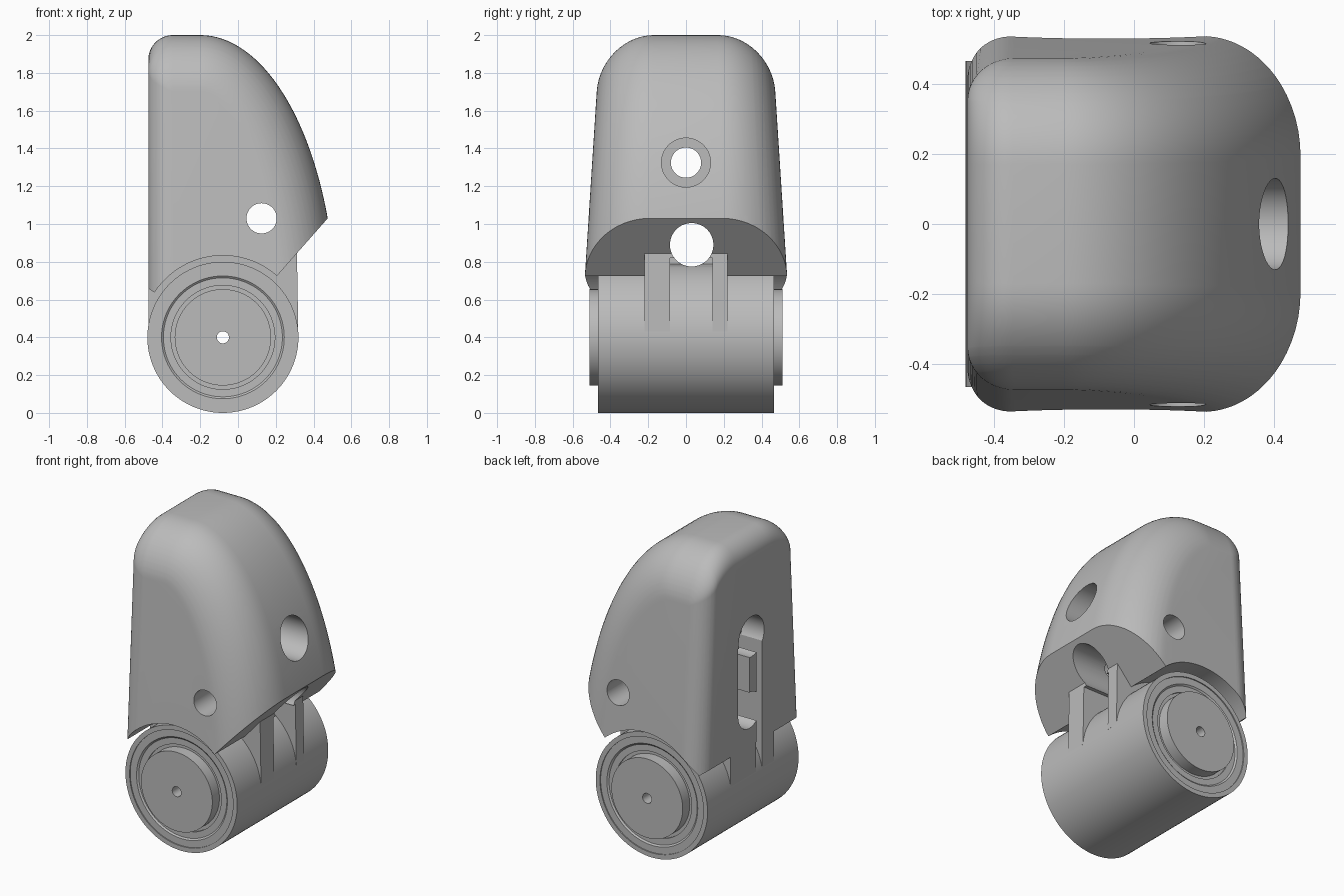
import bpy, bmesh
from math import sin, cos, pi, sqrt, radians, atan2
from mathutils import Matrix

cube = bpy.data.objects.get("Cube")
if cube:
    bpy.data.objects.remove(cube, do_unlink=True)

grey = bpy.data.materials.new("plain_grey")
grey.use_nodes = True
grey.diffuse_color = (0.5, 0.5, 0.5, 1)
grey.node_tree.nodes["Principled BSDF"].inputs["Base Color"].default_value = (0.5, 0.5, 0.5, 1)

AXLE_X, AXLE_Z = -0.08, 0.4
HALF_WIDTH = 0.535


def finish(bm, name):
    bmesh.ops.remove_doubles(bm, verts=bm.verts, dist=0.0002)
    bmesh.ops.recalc_face_normals(bm, faces=bm.faces)
    mesh = bpy.data.meshes.new(name)
    bm.to_mesh(mesh)
    bm.free()
    mesh.materials.append(grey)
    obj = bpy.data.objects.new(name, mesh)
    bpy.context.collection.objects.link(obj)
    return obj


def loft(loops, name, caps=True, closed=False):
    """Skin a row of equal loops of points."""
    bm = bmesh.new()
    rows = [[bm.verts.new(p) for p in loop] for loop in loops]
    n = len(rows[0])
    pairs = list(zip(rows, rows[1:])) + ([(rows[-1], rows[0])] if closed else [])
    for a, b in pairs:
        for i in range(n):
            j = (i + 1) % n
            bm.faces.new((a[i], a[j], b[j], b[i]))
    if caps:
        bm.faces.new(rows[0])
        bm.faces.new(rows[-1])
    return finish(bm, name)


def slab(points, y0, y1, name):
    """Extrude an x-z outline along y."""
    return loft([[(x, y, z) for x, z in points] for y in (y0, y1)], name)


def box(x0, x1, y0, y1, z0, z1, name):
    return slab([(x0, z0), (x1, z0), (x1, z1), (x0, z1)], y0, y1, name)


def rod(axis, centre, radius, length, name):
    bm = bmesh.new()
    turn = Matrix.Rotation(pi / 2, 4, "Y" if axis == "x" else "X")
    bmesh.ops.create_cone(bm, cap_ends=True, segments=64, radius1=radius,
                          radius2=radius, depth=length,
                          matrix=Matrix.Translation(centre) @ turn)
    return finish(bm, name)


def combine(target, tool, operation="DIFFERENCE"):
    mod = target.modifiers.new("combine", "BOOLEAN")
    mod.operation, mod.solver, mod.object = operation, "EXACT", tool
    graph = bpy.context.evaluated_depsgraph_get()
    mesh = bpy.data.meshes.new_from_object(target.evaluated_get(graph))
    target.modifiers.clear()
    target.data = mesh


def discard(*tools):
    for tool in tools:
        bpy.data.objects.remove(tool, do_unlink=True)


# Domed housing: side outline inset layer by layer to round its edges
FRONT_R, FRONT_W, BACK_R = 0.3, 0.335, 0.13


def inset(y, width, depth):
    t = min(1, max(0, (abs(y) - (HALF_WIDTH - width)) / width))
    return depth * (1 - sqrt(max(0, 1 - t * t)))


def outline(y):
    front, back = inset(y, FRONT_W, FRONT_R), inset(y, BACK_R, BACK_R)
    pts = [(-0.475 + back, 0.4)]
    r = BACK_R - back
    for i in range(13):
        a = pi / 2 * i / 12
        pts.append((-0.345 - r * cos(a), 2 - front - r + r * sin(a)))
    for i in range(41):
        a = radians(90 - 94 * i / 40)
        nx, nz = cos(a) / 0.72, sin(a) / 1.488
        k = front / sqrt(nx * nx + nz * nz)
        pts.append((-0.2 + 0.72 * cos(a) - nx * k, 0.512 + 1.488 * sin(a) - nz * k))
    return [(x, y * (1 - 0.12 * (z - 0.73)), z) for x, z in pts]


steps = [pi / 2 * i / 14 for i in range(15)]
half = {round(HALF_WIDTH - w + w * sin(a), 4) for w in (FRONT_W, BACK_R) for a in steps}
layers = sorted(half | {-y for y in half})
housing = loft([outline(y) for y in layers], "housing")

# Underside: wheel arch with a slanted lip
ARCH_R = 0.433
start, end = atan2(0.235, -0.36), atan2(0.325, 0.286)
arch = [(AXLE_X + ARCH_R * cos(a), AXLE_Z + ARCH_R * sin(a))
        for a in [start + (end - start) * i / 40 for i in range(41)]]
arch += [(0.475, 1.03), (0.8, 1.4), (0.8, 0), (-0.8, 0), (-0.8, 0.89)]
arch_cut = slab(arch, -0.8, 0.8, "arch_cut")
combine(housing, arch_cut)

# Central neck that joins the housing to the drum
neck = slab([(-0.474, 0.43), (0.319, 0.43), (0.312, 0.845), (0.2, 0.9), (-0.474, 0.9)],
            -0.22, 0.22, "neck")
drum_space = rod("y", (AXLE_X, 0, AXLE_Z), 0.395, 2, "drum_space")
combine(neck, drum_space)
combine(housing, neck, "UNION")

# Holes, front channel and the keyhole recess in the back
cutters = [
    box(0.02, 0.8, -0.085, 0.14, 0.3, 0.82, "channel_cut"),
    rod("y", (0.125, 0, 1.03), 0.08, 2, "cross_hole"),
    rod("x", (0, 0, 1.325), 0.08, 2, "upper_hole"),
    rod("x", (0.55, 0, 1.325), 0.13, 1, "upper_counterbore"),
    rod("x", (0, 0.03, 0.89), 0.115, 2, "lower_hole"),
    rod("x", (-0.45, 0.01, 1.36), 0.13, 0.26, "keyhole_top"),
    box(-0.6, -0.28, 0.03, 0.145, 0.89, 1.33, "keyhole_slot"),
    box(-0.6, -0.3, -0.1, -0.04, 0.38, 1.34, "cord_slit"),
]
for cutter in cutters:
    combine(housing, cutter)

# Drum with stepped ends, turned about the axle
end_steps = [(0.032, 0.512), (0.255, 0.512), (0.255, 0.44), (0.275, 0.44), (0.275, 0.45),
             (0.315, 0.45), (0.325, 0.458), (0.37, 0.458), (0.37, 0.465), (0.4, 0.465)]
section = end_steps + [(r, -y) for r, y in reversed(end_steps)]
turns = [2 * pi * i / 96 for i in range(96)]
drum = loft([[(AXLE_X + r * cos(a), y, AXLE_Z + r * sin(a)) for r, y in section]
             for a in turns], "drum", caps=False, closed=True)
combine(drum, cutters[4])

discard(arch_cut, neck, drum_space, *cutters)

# Smooth curves, sharp edges
for obj in (housing, drum):
    bpy.ops.object.select_all(action="DESELECT")
    obj.select_set(True)
    bpy.context.view_layer.objects.active = obj
    bpy.ops.object.shade_smooth_by_angle(angle=radians(30))
